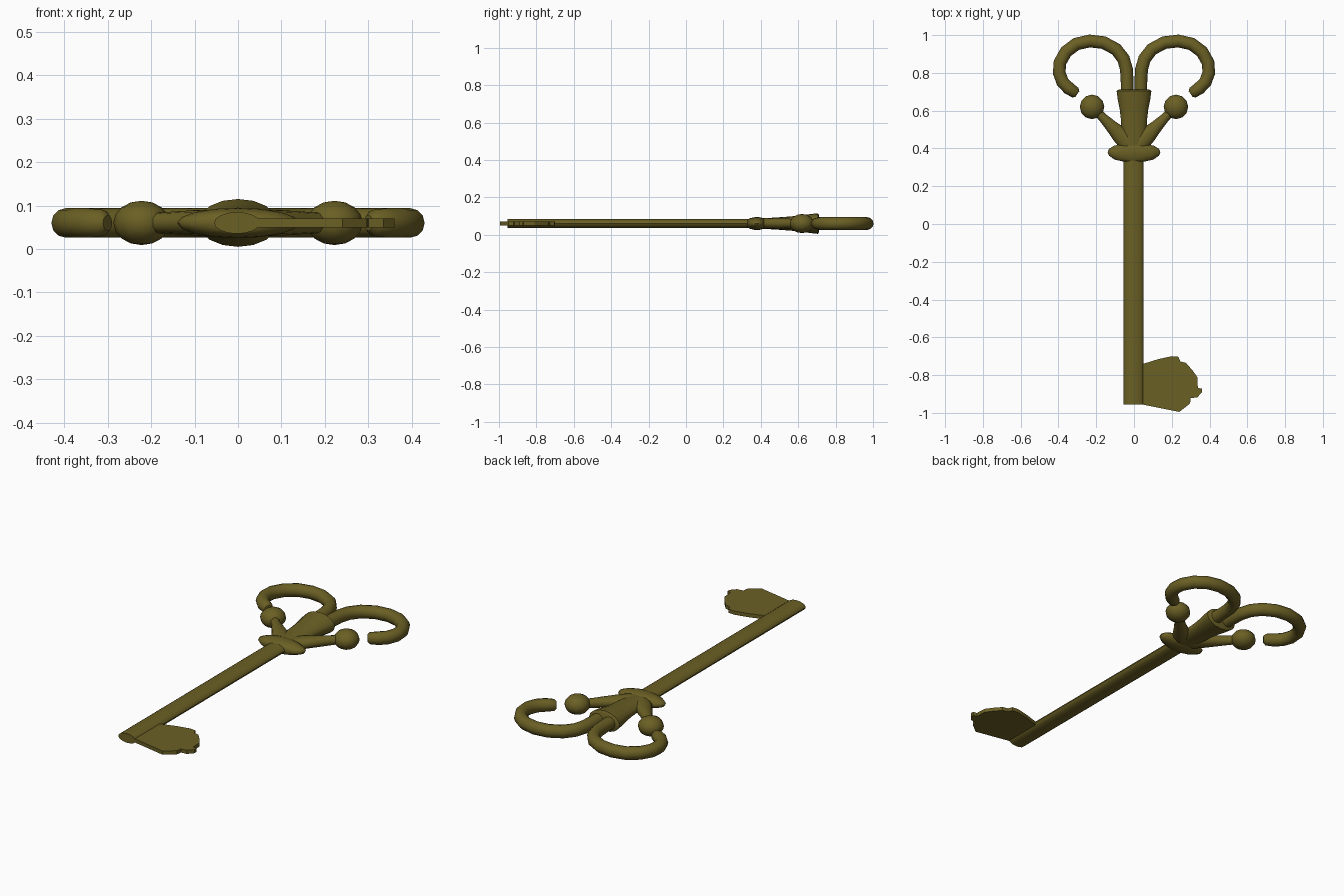
import bpy, bmesh, math
from mathutils import Vector

if "Cube" in bpy.data.objects:
    bpy.data.objects.remove(bpy.data.objects["Cube"])

ZC = 0.06
mat = bpy.data.materials.new("old_brass")
mat.diffuse_color = (0.145, 0.115, 0.018, 1)
mat.use_nodes = True
mat.node_tree.nodes["Principled BSDF"].inputs["Base Color"].default_value = mat.diffuse_color


def finish(name, bm, angle=40):
    bmesh.ops.recalc_face_normals(bm, faces=bm.faces)
    me = bpy.data.meshes.new(name)
    bm.to_mesh(me)
    bm.free()
    ob = bpy.data.objects.new(name, me)
    bpy.context.collection.objects.link(ob)
    me.materials.append(mat)
    bpy.ops.object.select_all(action='DESELECT')
    bpy.context.view_layer.objects.active = ob
    ob.select_set(True)
    bpy.ops.object.shade_smooth_by_angle(angle=math.radians(angle))
    return ob


def loft(name, path, sides=12, angle=40):
    """Elliptical rings along a flat path of (x, y, half width, half height)."""
    bm = bmesh.new()
    rings = []
    for i, (x, y, w, h) in enumerate(path):
        a, b = path[max(i - 1, 0)], path[min(i + 1, len(path) - 1)]
        t = Vector((b[0] - a[0], b[1] - a[1])).normalized()
        ring = []
        for k in range(sides):
            u = 2 * math.pi * k / sides
            s = w * math.cos(u)
            ring.append(bm.verts.new((x + t.y * s, y - t.x * s, ZC + h * math.sin(u))))
        rings.append(ring)
    for r, q in zip(rings, rings[1:]):
        for k in range(sides):
            j = (k + 1) % sides
            bm.faces.new((r[k], r[j], q[j], q[k]))
    bm.faces.new(rings[0])
    bm.faces.new(rings[-1])
    return finish(name, bm, angle)


# Shaft and collar
loft("shaft", [(-0.002, -0.955, 0.053, 0.025), (-0.002, 0.36, 0.053, 0.025)], 16)
loft("collar", [(0, 0.330, 0.055, 0.022), (0, 0.342, 0.105, 0.028),
                (0, 0.362, 0.132, 0.033), (0, 0.380, 0.140, 0.035),
                (0, 0.398, 0.132, 0.033), (0, 0.415, 0.105, 0.028),
                (0, 0.423, 0.055, 0.022)], 16, 60)

# Flared socket holding the scrolls
loft("socket", [(0, 0.41, 0.060, 0.028), (0, 0.48, 0.066, 0.032),
                (0, 0.56, 0.070, 0.038), (0, 0.61, 0.076, 0.043),
                (0, 0.66, 0.086, 0.050), (0, 0.705, 0.092, 0.055),
                (0, 0.712, 0.080, 0.045)], 16)

# Scrolls, arms and ball ends on both sides
scroll = [(0.035, 0.62), (0.036, 0.75), (0.040, 0.82), (0.056, 0.875),
          (0.095, 0.925), (0.16, 0.96), (0.235, 0.969), (0.305, 0.953),
          (0.360, 0.912), (0.392, 0.855), (0.396, 0.800), (0.378, 0.752),
          (0.345, 0.718), (0.310, 0.695), (0.300, 0.688)]
arm = [(0.015, 0.41, 0.050, 0.028), (0.07, 0.468, 0.046, 0.030),
       (0.12, 0.518, 0.033, 0.028), (0.165, 0.563, 0.024, 0.025),
       (0.21, 0.61, 0.022, 0.022)]
for side, s in (("left", -1), ("right", 1)):
    widths = [0.034] * (len(scroll) - 2) + [0.030, 0.018]
    loft(side + "_scroll", [(s * x, y, w, w) for (x, y), w in zip(scroll, widths)])
    loft(side + "_arm", [(s * x, y, w, h) for x, y, w, h in arm])
    bm = bmesh.new()
    bmesh.ops.create_uvsphere(bm, u_segments=12, v_segments=8, radius=1)
    for v in bm.verts:
        v.co = (s * 0.222 + v.co.x * 0.065, 0.62 + v.co.y * 0.065, ZC + v.co.z * 0.051)
    finish(side + "_ball", bm, 60)

# Flat notched bit
outline = [(0.03, -0.745), (0.05, -0.74), (0.13, -0.715), (0.20, -0.70), (0.235, -0.703),
           (0.245, -0.728), (0.275, -0.735), (0.31, -0.775), (0.335, -0.81),
           (0.338, -0.868), (0.36, -0.872), (0.36, -0.89), (0.335, -0.918),
           (0.30, -0.922), (0.297, -0.95), (0.24, -0.995), (0.05, -0.957), (0.03, -0.954)]
bm = bmesh.new()
face = bm.faces.new([bm.verts.new((x, y, ZC - 0.01)) for x, y in outline])
ext = bmesh.ops.extrude_face_region(bm, geom=[face])
bmesh.ops.translate(bm, vec=(0, 0, 0.02),
                    verts=[e for e in ext["geom"] if isinstance(e, bmesh.types.BMVert)])
finish("bit", bm, 30)
